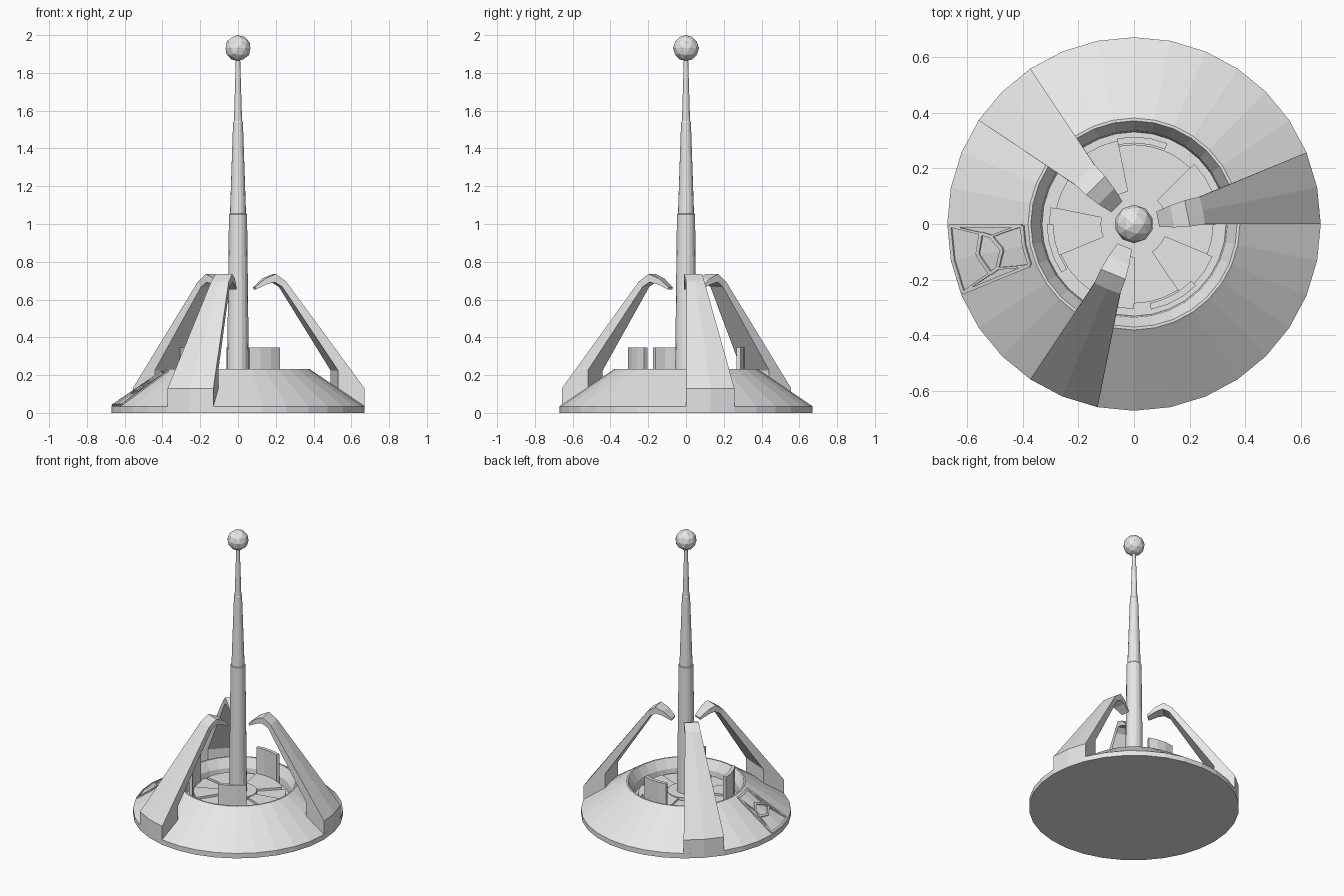
import bpy, bmesh, math
from math import sin, cos, pi, radians

if "Cube" in bpy.data.objects:
    bpy.data.objects.remove(bpy.data.objects["Cube"])

STEP = 11.25  # one side of the 32-sided base, in degrees

grey = bpy.data.materials.new("light_grey")
grey.diffuse_color = (0.8, 0.8, 0.8, 1)
grey.use_nodes = True
grey.node_tree.nodes["Principled BSDF"].inputs["Base Color"].default_value = grey.diffuse_color


def make(name, verts, faces):
    me = bpy.data.meshes.new(name)
    me.from_pydata(verts, [], faces)
    bm = bmesh.new()
    bm.from_mesh(me)
    bmesh.ops.recalc_face_normals(bm, faces=bm.faces)
    bm.to_mesh(me)
    bm.free()
    me.materials.append(grey)
    ob = bpy.data.objects.new(name, me)
    bpy.context.collection.objects.link(ob)
    return ob


def polar(r, deg, z):
    return (r * cos(radians(deg)), r * sin(radians(deg)), z)


def loft(name, rings):
    """Closed solid through equal-length rings, capped at both ends."""
    n = len(rings[0])
    faces = [(k * n + i, k * n + (i + 1) % n, (k + 1) * n + (i + 1) % n, (k + 1) * n + i)
             for k in range(len(rings) - 1) for i in range(n)]
    faces += [tuple(range(n))[::-1], tuple(range((len(rings) - 1) * n, len(rings) * n))]
    return make(name, [v for ring in rings for v in ring], faces)


def lathe(name, profile, sides):
    return loft(name, [[polar(r, 360 * i / sides, z) for i in range(sides)] for r, z in profile])


def sector(name, r0, r1, a0, a1, z0, z1, n):
    """Wedge of a ring between two radii, angles and heights."""
    angs = [a0 + (a1 - a0) * i / n for i in range(n + 1)]
    return loft(name, [[polar(r0, a, z0), polar(r1, a, z0), polar(r1, a, z1), polar(r0, a, z1)]
                       for a in angs])


# Base dish with recessed floor
lathe("base_dish", [(0.67, 0), (0.67, 0.035), (0.39, 0.225), (0.38, 0.232), (0.37, 0.232),
                    (0.335, 0.17), (0.33, 0.12), (0.05, 0.12)], 32)
lathe("hub", [(0.12, 0.11), (0.12, 0.17), (0.05, 0.17)], 32)

# Three upright plates and the stepped floor wedges
for start in (67.5, 180, 281.25):
    sector("upright_plate", 0.29, 0.313, start, start + 3 * STEP, 0.11, 0.345, 3)
for i in range(11):
    a = 67.5 + i * 3 * STEP if i < 10 else 405
    w = 3 * STEP if i < 10 else 22.5
    sector("floor_wedge", 0.11, 0.305 if i % 2 else 0.285, a, a + w, 0.11,
           0.15 if i % 2 else 0.165, 3)

# Telescopic mast and ball
lathe("mast_lower", [(0.059, 0.1), (0.048, 1.05), (0.044, 1.055)], 16)
lathe("mast_middle", [(0.043, 1.04), (0.026, 1.54), (0.023, 1.545)], 16)
lathe("mast_upper", [(0.022, 1.53), (0.011, 1.89)], 16)
bpy.ops.mesh.primitive_ico_sphere_add(subdivisions=2, radius=0.069, location=(0, 0, 1.931))
ball = bpy.context.object
ball.name = "mast_ball"
ball.data.materials.append(grey)

# Claw legs: sections of outer r, z, half width, ridge r, then inner r, z, half width
SECTIONS = [(0.657, 0.03, 0.131, 0.67, 0.52, 0.05, 0.103),
            (0.657, 0.13, 0.131, 0.67, 0.52, 0.225, 0.103),
            (0.25, 0.695, 0.05, 0.252, 0.23, 0.667, 0.047),
            (0.195, 0.735, 0.048, 0.195, 0.19, 0.692, 0.046),
            (0.14, 0.712, 0.04, 0.14, 0.15, 0.682, 0.04),
            (0.087, 0.665, 0.028, 0.087, 0.09, 0.652, 0.028)]
for ang in (STEP, 12 * STEP, 22 * STEP):
    c, s = cos(radians(ang)), sin(radians(ang))
    rings = []
    for ro, zo, ho, rm, ri, zi, hi in SECTIONS:
        pts = [(ro, -ho, zo), (rm, 0, zo), (ro, ho, zo), (ri, hi, zi), (ri, -hi, zi)]
        rings.append([(x * c - y * s, x * s + y * c, z) for x, y, z in pts])
    loft("claw_leg", rings)


# Hatch on the sloping dish: thin raised strips
def on_dish(r, a, lift):
    flat = cos(radians(STEP / 2)) / cos(radians(a % STEP - STEP / 2))
    z = 0.035 + (0.67 - r) / 0.28 * 0.19
    return polar(r * flat + lift * 0.56, a, z + lift * 0.83)


def strip(p, q, w=0.006):
    (r0, a0), (r1, a1) = p, q
    dr, da = r1 - r0, radians(a1 - a0) * (r0 + r1) / 2
    d = math.hypot(dr, da)
    rings = []
    n = 4
    for i in range(n + 1):
        r, a = r0 + (r1 - r0) * i / n, a0 + (a1 - a0) * i / n
        er, ea = -da / d * w, math.degrees(dr / d * w / r)
        rings.append([on_dish(r + er, a + ea, -0.004), on_dish(r - er, a - ea, -0.004),
                      on_dish(r - er, a - ea, 0.007), on_dish(r + er, a + ea, 0.007)])
    loft("hatch_strip", rings)


corners = [(0.66, 180.6), (0.40, 180.9), (0.40, 201.6), (0.66, 201.9)]
diamond = [(0.55, 183.5), (0.515, 185), (0.48, 191), (0.515, 198), (0.545, 199), (0.57, 191)]
for loop in (corners, diamond):
    for i, p in enumerate(loop):
        strip(p, loop[(i + 1) % len(loop)])
for i, j in ((0, 0), (1, 1), (2, 3), (3, 4)):
    strip(corners[i], diamond[j], 0.004)
